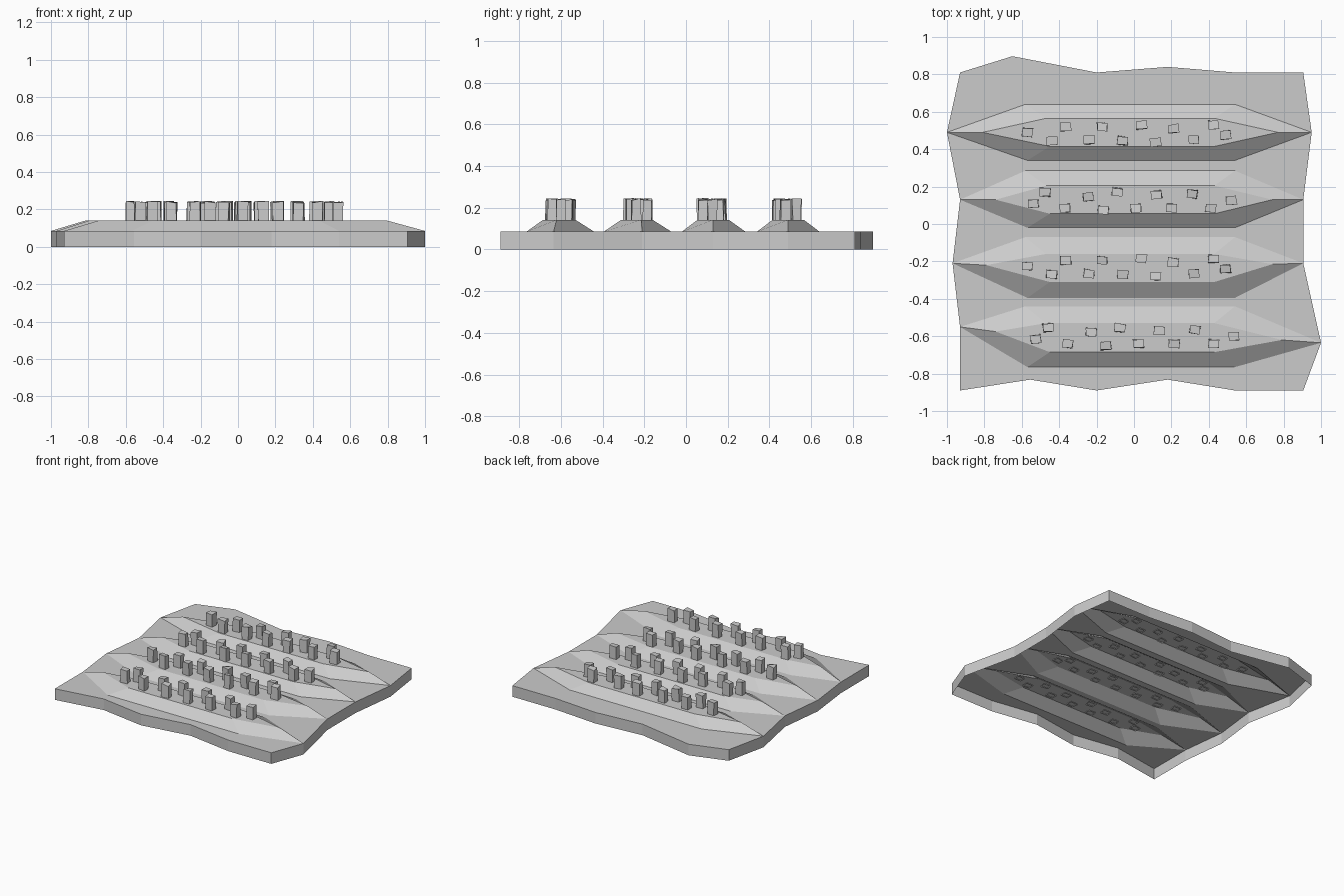
import bpy, random
from math import cos, sin

if "Cube" in bpy.data.objects:
    bpy.data.objects.remove(bpy.data.objects["Cube"])

random.seed(4)
Z_GROUND, Z_RIDGE, Z_TOP = 0.085, 0.142, 0.24


def make_object(name, verts, faces):
    mesh = bpy.data.meshes.new(name)
    mesh.from_pydata(verts, [], faces)
    mesh.update()
    obj = bpy.data.objects.new(name, mesh)
    bpy.context.collection.objects.link(obj)
    return obj


# Soil: open-bottomed slab with four raised planting ridges
verts, faces, index = [], [], {}


def v(x, y, z):
    key = (x, y, z)
    if key not in index:
        index[key] = len(verts)
        verts.append(key)
    return index[key]


def face(points, z=Z_GROUND):
    faces.append([v(x, y, z) for x, y in points])


# each ridge: left end, right end, base back/front y, top left/right tips, top back/front y
ridges = [
    ((-1.0, .49), (.95, .49), .64, .34, (-.81, .49), (.77, .49), .565, .415),
    ((-.93, .13), (.905, .13), .285, -.02, (-.74, .13), (.74, .13), .205, .055),
    ((-.97, -.21), (.905, -.21), -.07, -.395, (-.79, -.22), (.74, -.215), -.16, -.31),
    ((-.93, -.55), (1.0, -.635), -.44, -.765, (-.74, -.575), (.79, -.62), -.53, -.685),
]
back_edge = [(-.93, .81), (-.65, .897), (-.2, .81), (.18, .84), (.54, .81), (.905, .81)]
front_edge = [(-.93, -.89), (-.555, -.832), (-.2, -.89), (.18, -.832), (.54, -.89), (.905, -.89)]

back_lines, front_lines = [], []
for left, right, yb, yf, tl, tr, tb, tf in ridges:
    base = [left, (-.57, yf), (.54, yf), right, (.54, yb), (-.58, yb)]
    top = [tl, (-.45, tf), (.43, tf), tr, (.43, tb), (-.47, tb)]
    for i in range(6):
        j = (i + 1) % 6
        faces.append([v(*base[i], Z_GROUND), v(*base[j], Z_GROUND),
                      v(*top[j], Z_RIDGE), v(*top[i], Z_RIDGE)])
    face(top, Z_RIDGE)
    front_lines.append(base[:4])
    back_lines.append([base[0], base[5], base[4], base[3]])

# flat furrows between the ridges
for upper, lower in zip([back_edge] + front_lines, back_lines + [front_edge]):
    face(lower + upper[::-1])

# outer skirt
outline = (front_edge + [r[1] for r in ridges[::-1]] + back_edge[::-1]
           + [r[0] for r in ridges])
for a, b in zip(outline, outline[1:] + outline[:1]):
    faces.append([v(*a, 0), v(*b, 0), v(*b, Z_GROUND), v(*a, Z_GROUND)])
make_object("soil", verts, faces)

# Crop stubs: two staggered patterns, each repeated on two ridges
pattern_a = [(-.57, .49), (-.44, .445), (-.365, .52), (-.24, .45), (-.17, .52), (-.06, .445),
             (.04, .53), (.115, .435), (.21, .51), (.32, .45), (.425, .53), (.49, .475)]
pattern_b = [(-.54, .11), (-.475, .17), (-.37, .085), (-.245, .145), (-.165, .075), (-.09, .17),
             (.01, .085), (.12, .155), (.2, .085), (.31, .16), (.41, .085), (.52, .125)]
rows = [(pattern_a, 0, 0), (pattern_b, 0, 0), (pattern_a, 0, -.715), (pattern_b, .015, -.725)]

for r, (pattern, dx, dy) in enumerate(rows):
    sv, sf = [], []
    for px, py in pattern:
        n, ang = len(sv), random.uniform(-.13, .13)
        for z in (Z_RIDGE - .006, Z_TOP):
            for sx, sy in ((-1, -1), (1, -1), (1, 1), (-1, 1)):
                x = sx * .028 + random.uniform(-.003, .003)
                y = sy * .022 + random.uniform(-.003, .003)
                h = random.uniform(-.006, .006) if z == Z_TOP else 0
                sv.append((px + dx + x * cos(ang) - y * sin(ang),
                           py + dy + x * sin(ang) + y * cos(ang), z + h))
        for i in range(4):
            j = (i + 1) % 4
            sf.append([n + i, n + j, n + 4 + j, n + 4 + i])
        sf.append([n + 4, n + 5, n + 6, n + 7])
    make_object(f"crop_row_{r + 1}", sv, sf)
